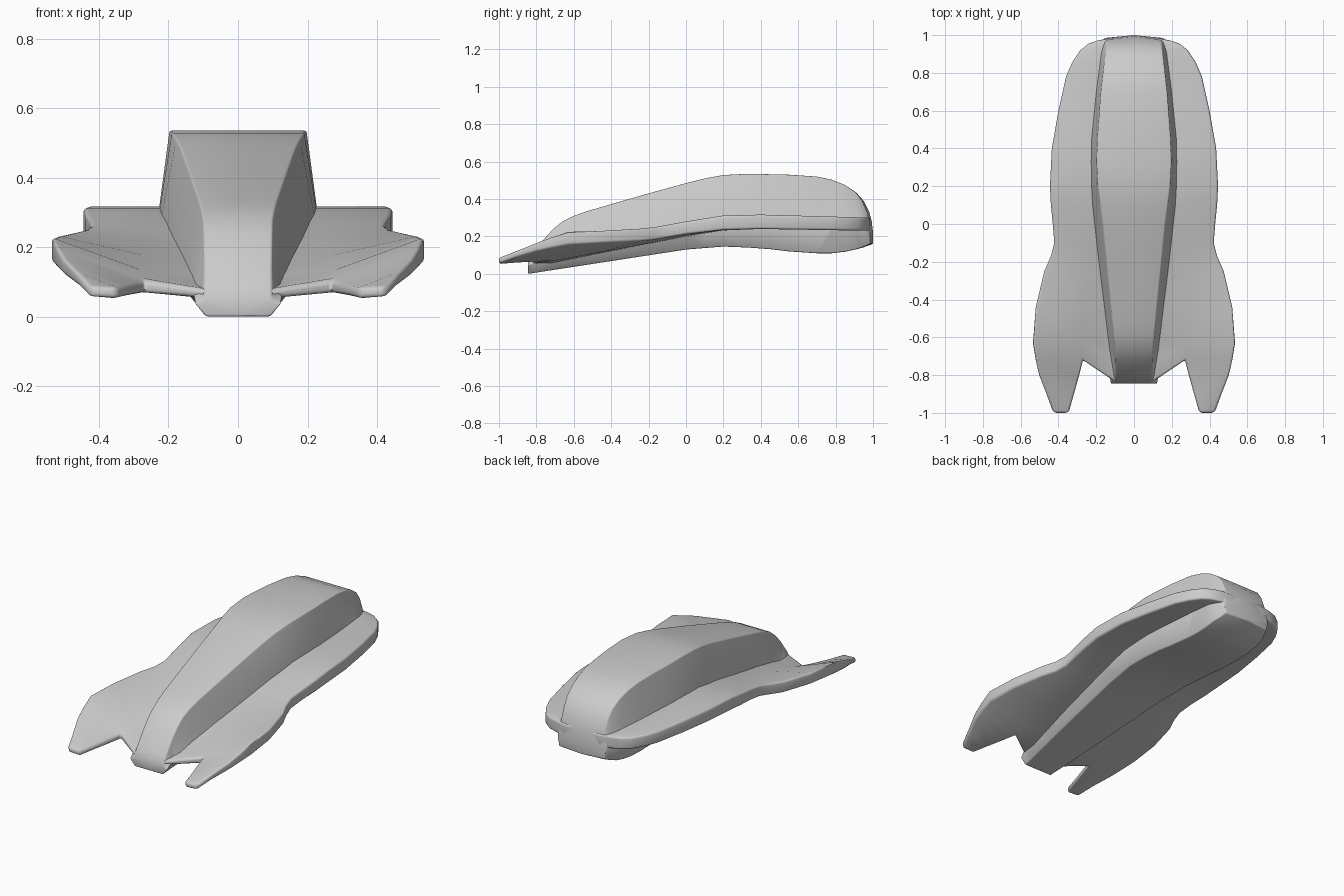
import bpy, bmesh, math

if "Cube" in bpy.data.objects:
    bpy.data.objects.remove(bpy.data.objects["Cube"])


def curve(*pts):
    """Piecewise linear function of y from (y, value) pairs."""
    def f(y):
        if y <= pts[0][0]:
            return pts[0][1]
        for (a, u), (b, v) in zip(pts, pts[1:]):
            if y <= b:
                return u + (v - u) * (y - a) / (b - a)
        return pts[-1][1]
    return f


def finish(bm, name, bevel):
    """Mirror the right half, round the edges and shade smooth."""
    seam = [f for f in bm.faces if all(abs(v.co.x) < 1e-5 for v in f.verts)]
    bmesh.ops.delete(bm, geom=seam, context='FACES')
    bmesh.ops.recalc_face_normals(bm, faces=bm.faces)
    me = bpy.data.meshes.new(name)
    bm.to_mesh(me)
    bm.free()
    ob = bpy.data.objects.new(name, me)
    bpy.context.collection.objects.link(ob)
    m = ob.modifiers.new("mirror", 'MIRROR')
    m.use_clip = True
    b = ob.modifiers.new("bevel", 'BEVEL')
    b.width, b.segments = bevel, 3
    b.limit_method, b.angle_limit = 'ANGLE', math.radians(38)
    bpy.ops.object.select_all(action='DESELECT')
    ob.select_set(True)
    bpy.context.view_layer.objects.active = ob
    bpy.ops.object.convert(target='MESH')
    bpy.ops.object.shade_smooth_by_angle(angle=math.radians(38))


# heights of the wing deck: inner / outer, top / bottom
in_top = curve((-1, .085), (-.84, .08), (-.72, .09), (-.6, .13), (-.2, .225), (0, .275),
               (.2, .312), (.35, .318), (1, .30))
out_top = curve((-1, .085), (-.87, .14), (-.77, .18), (-.63, .228), (-.5, .23), (-.2, .245),
                (0, .28), (.2, .312), (.35, .318), (1, .30))
in_bot = curve((-1, .052), (-.72, .055), (-.6, .08), (0, .2), (.2, .232), (.4, .24), (1, .23))
out_bot = curve((-1, .055), (-.85, .11), (-.65, .155), (-.5, .163), (-.2, .178), (0, .212),
                (.2, .235), (.4, .24), (1, .23))

# wing deck: right half of the outline, split in columns
outline = [(-.72, .52), (-.63, .535), (-.44, .52), (-.25, .475), (-.17, .44), (-.1, .422),
           (0, .43), (.1, .44), (.2, .445), (.4, .435), (.6, .4), (.78, .36), (.86, .325),
           (.92, .285), (.955, .24), (.972, .19), (.985, .12)]
COLS = [0, .2, .52, 1]
LIFT = [0, 0, .13, 1]
bm = bmesh.new()
info = {}


def deck_vert(x, y, k):
    v = bm.verts.new((x, y, 0))
    info[v] = LIFT[k]
    return v


rows = [[deck_vert(t * x, y, k) for k, t in enumerate(COLS)] for y, x in outline]
for a, b in zip(rows, rows[1:]):
    for i in range(3):
        bm.faces.new((a[i], a[i + 1], b[i + 1], b[i]))
first = rows[0]
nose = [deck_vert(0, -.84, 0), deck_vert(.1, -.835, 1)]
bm.faces.new((nose[0], nose[1], first[1], first[0]))
bm.faces.new((nose[1], first[2], first[1]))
prong = [first[2], first[3]]
for y, xi, xo in [(-.8, .29, .502), (-.9, .318, .463), (-.985, .342, .432), (-1, .353, .42)]:
    nxt = [deck_vert(xi, y, 2), deck_vert(xo, y, 3)]
    bm.faces.new((nxt[0], nxt[1], prong[1], prong[0]))
    prong = nxt
flat = list(bm.faces)
pairs = {}
for v, k in info.items():
    pairs[v] = bm.verts.new((v.co.x, v.co.y,
                             in_top(v.co.y) + k * (out_top(v.co.y) - in_top(v.co.y))))
edges = [e for e in bm.edges if len(e.link_faces) == 1]
for f in flat:
    bm.faces.new([pairs[v] for v in f.verts])
for e in edges:
    a, b = e.verts
    bm.faces.new((a, b, pairs[b], pairs[a]))
for v, k in info.items():
    v.co.z = in_bot(v.co.y) + k * (out_bot(v.co.y) - in_bot(v.co.y))
finish(bm, "wing_deck", .012)

# central body: cabin above and hull below the deck, lofted along y
roof = curve((-.845, .06), (-.82, .105), (-.76, .185), (-.71, .24), (-.66, .28), (-.6, .31),
             (-.53, .335), (-.2, .43), (0, .485), (.1, .51), (.2, .528), (.33, .535), (.55, .53),
             (.7, .52), (.78, .503), (.85, .475), (.91, .435), (.95, .39), (.98, .33), (.993, .28),
             (1, .22))
keel = curve((-.845, 0), (0, .13), (.2, .146), (.4, .138), (.55, .12), (.67, .11), (.8, .11),
             (.88, .123), (.95, .142), (1, .16))
roof_x = curve((-.845, .095), (-.66, .1), (0, .165), (.25, .197), (.4, .197), (.7, .175), (1, .14))
base_x = curve((-.845, .1), (-.66, .13), (-.2, .187), (.1, .22), (.25, .228), (.45, .225),
               (.7, .2), (.93, .17), (1, .145))
keel_x = curve((-.845, .092), (-.4, .14), (.25, .2), (.5, .2), (.9, .18), (1, .15))
hull_x = curve((-.845, .125), (-.4, .18), (.25, .245), (.5, .24), (.9, .21), (1, .16))
stations = [-.845, -.82, -.79, -.76, -.71, -.66, -.6, -.53, -.4, -.2, -.1, 0, .1, .2, .33, .45,
            .55, .7, .78, .85, .91, .95, .98, .993, 1]
bm = bmesh.new()
rings = []
for y in stations:
    zt, zb = roof(y), keel(y)
    zd = min(in_top(y) - .004, zt - .012)
    zh = min(in_bot(y) + .006, zd - .012)
    back = .015 * max(0, (y - .9) / .1)
    rings.append([bm.verts.new((x, y - (back if x else 0), z)) for x, z in (
        (0, zt), (roof_x(y), zt), (base_x(y), zd), (hull_x(y), zh), (keel_x(y), zb), (0, zb))])
for a, b in zip(rings, rings[1:]):
    for i in range(5):
        bm.faces.new((a[i], a[i + 1], b[i + 1], b[i]))
bm.faces.new(rings[0])
bm.faces.new(rings[-1])
finish(bm, "central_body", .008)
